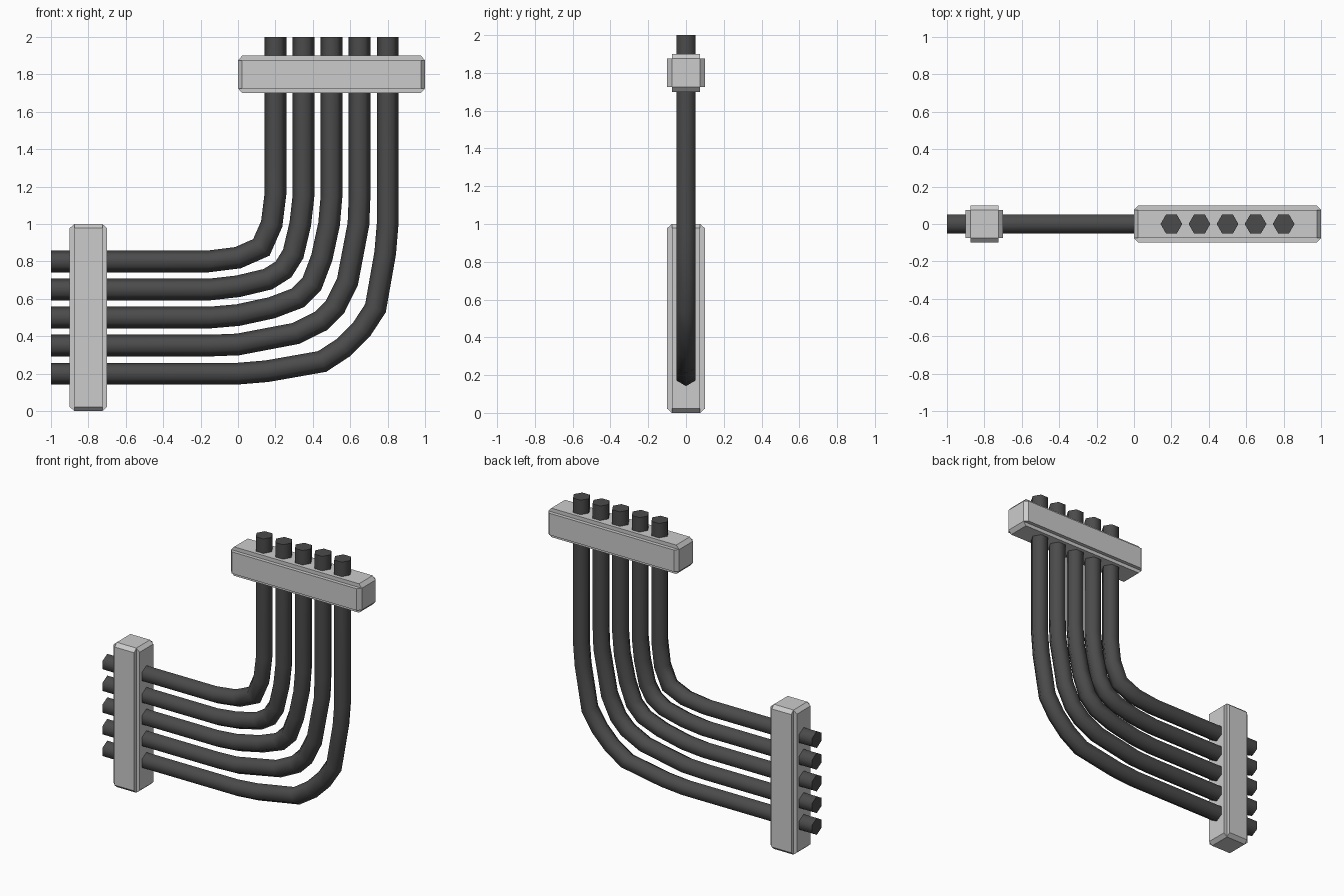
import bpy, bmesh, math
from mathutils import Vector, Matrix

if "Cube" in bpy.data.objects:
    bpy.data.objects.remove(bpy.data.objects["Cube"])

dark = bpy.data.materials.new("dark_rubber")
dark.diffuse_color = (0.07, 0.07, 0.07, 1)
dark.use_nodes = True
dark.node_tree.nodes["Principled BSDF"].inputs["Base Color"].default_value = dark.diffuse_color


def finish(name, bm, mat=None):
    mesh = bpy.data.meshes.new(name)
    bm.to_mesh(mesh)
    bm.free()
    ob = bpy.data.objects.new(name, mesh)
    bpy.context.collection.objects.link(ob)
    if mat:
        mesh.materials.append(mat)
    return ob


def pipe(name, x, z, bend, r=0.058):
    """Six-sided tube: in from the left at height z, bent up, out at the top at x.
    bend holds (distance along, rise) from the sharp corner for half the bend."""
    pts = [(-1, z)] + [(x - u, z + v) for u, v in bend]
    mirror = [(x - v, z + u) for u, v in reversed(bend) if abs(u - v) > 1e-4]
    pts = [Vector(p) for p in pts + mirror + [(x, 2)]]
    bm = bmesh.new()
    rings = []
    for i, p in enumerate(pts):
        d0 = (p - pts[i - 1]).normalized() if i else Vector((1, 0))
        d1 = (pts[i + 1] - p).normalized() if i < len(pts) - 1 else Vector((0, 1))
        t = (d0 + d1).normalized()
        if i == 0:
            t = Vector((1, 0))
        n = Vector((-t.y, t.x))
        m = r / max(t.dot(d0), 0.7)          # keep the width through the mitre
        ring = []
        for k in range(6):
            a = k * math.pi / 3
            q = p + n * m * math.cos(a)
            ring.append(bm.verts.new((q.x, r * math.sin(a), q.y)))
        rings.append(ring)
    for a, b in zip(rings, rings[1:]):
        for k in range(6):
            j = (k + 1) % 6
            bm.faces.new((a[k], a[j], b[j], b[k]))
    bm.faces.new(rings[0])
    bm.faces.new(rings[-1])
    bmesh.ops.recalc_face_normals(bm, faces=bm.faces)
    ob = finish(name, bm, dark)
    bpy.ops.object.select_all(action='DESELECT')
    bpy.context.view_layer.objects.active = ob
    ob.select_set(True)
    bpy.ops.object.shade_smooth_by_angle(angle=math.radians(65))


def clamp(name, loc, vertical):
    """Square bar with a raised, end-chamfered pad on each long side."""
    bm = bmesh.new()
    bmesh.ops.create_cube(bm, size=1, matrix=Matrix.Diagonal((1, 0.15, 0.15, 1)))
    sides = [f for f in bm.faces if abs(f.normal.x) < 0.5]
    for f in bmesh.ops.extrude_discrete_faces(bm, faces=sides)["faces"]:
        c = f.calc_center_median().normalized()
        for v in f.verts:
            v.co += c * 0.025
            v.co.x *= 0.955
    ob = finish(name, bm)
    if vertical:
        ob.rotation_euler.y = math.pi / 2
    ob.location = loc


# Five nested pipes, innermost first
bends = [
    [(.36, 0), (.2, .02), (.075, .075)],
    [(.5, 0), (.35, .017), (.19, .055), (.107, .107)],
    [(.65, 0), (.5, .013), (.32, .052), (.18, .105)],
    [(.8, 0), (.65, .006), (.34, .065), (.205, .132)],
    [(.8, 0), (.645, .013), (.35, .065), (.235, .14)],
]
for i, b in enumerate(bends):
    pipe(f"pipe_{i + 1}", 0.2 + 0.15 * i, 0.8 - 0.15 * i, b)

# Holding clamps
clamp("side_clamp", (-0.8, 0, 0.5), True)
clamp("top_clamp", (0.5, 0, 1.8), False)
